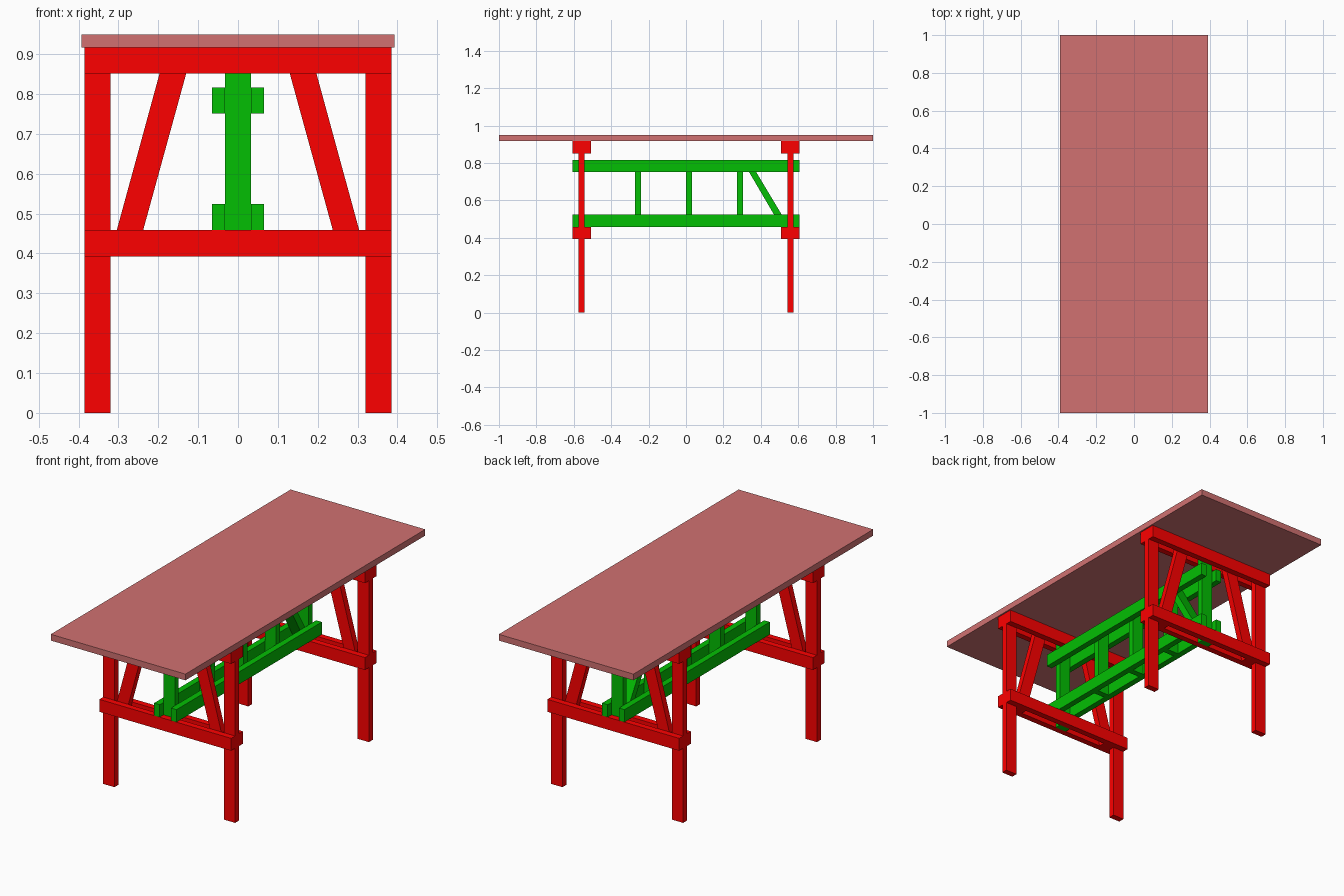
import bpy
import bmesh

if "Cube" in bpy.data.objects:
    bpy.data.objects.remove(bpy.data.objects["Cube"])


def material(name, color):
    m = bpy.data.materials.new(name)
    m.diffuse_color = (*color, 1)
    m.use_nodes = True
    m.node_tree.nodes["Principled BSDF"].inputs["Base Color"].default_value = m.diffuse_color
    return m


RED = material("red", (1.0, 0.0, 0.0))
GREEN = material("green", (0.001, 0.52, 0.001))
ROSE = material("rose", (0.635, 0.167, 0.167))

T = 0.0325              # plank thickness
W = 0.0655              # plank width
END = 0.558             # y of each leg frame
LOW, HIGH = 0.393, 0.917  # bottom of lower rail, top of upper rail
TOP = 0.95


def plank(name, profile, axis, centre, thick, mat):
    """Extrude a flat profile: axis 'y' takes (x, z) points, axis 'x' takes (y, z)."""
    bm = bmesh.new()
    def place(a, b, d):
        return (a, d, b) if axis == 'y' else (d, a, b)
    face = bm.faces.new([bm.verts.new(place(a, b, centre - thick / 2)) for a, b in profile])
    ext = bmesh.ops.extrude_face_region(bm, geom=[face])
    verts = [v for v in ext["geom"] if isinstance(v, bmesh.types.BMVert)]
    bmesh.ops.translate(bm, verts=verts, vec=place(0, 0, thick))
    # The extrude leaves the start face in place, so the solid is closed
    bmesh.ops.recalc_face_normals(bm, faces=bm.faces)
    mesh = bpy.data.meshes.new(name)
    bm.to_mesh(mesh)
    bm.free()
    mesh.materials.append(mat)
    obj = bpy.data.objects.new(name, mesh)
    bpy.context.collection.objects.link(obj)
    return obj


def rect(a0, a1, b0, b1):
    return [(a0, b0), (a1, b0), (a1, b1), (a0, b1)]


# Table top
plank("table_top", rect(-1, 1, HIGH, TOP), 'x', 0, 0.786, ROSE)

# Leg frames: legs and slanted braces clamped between paired rails
for end, y in (("front", -END), ("back", END)):
    for side, s in (("left", -1), ("right", 1)):
        plank(f"{end}_{side}_leg", rect(s * 0.3195, s * 0.385, 0, HIGH), 'y', y, T, RED)
        brace = [(0.256, LOW), (0.322, LOW), (0.179, HIGH), (0.112, HIGH)]
        plank(f"{end}_{side}_brace", [(s * a, b) for a, b in brace], 'y', y, T, RED)
    for layer, o in (("outer", -T), ("inner", T)):
        yy = y + o if y < 0 else y - o
        plank(f"{end}_{layer}_lower_rail", rect(-0.385, 0.385, LOW, LOW + W), 'y', yy, T, RED)
        plank(f"{end}_{layer}_upper_rail", rect(-0.385, 0.385, HIGH - W, HIGH), 'y', yy, T, RED)
    # Stretcher end post, locked between the rails
    plank(f"{end}_stretcher_post", rect(-W / 2, W / 2, LOW, HIGH), 'y', y, T, GREEN)

# Long stretcher beams in pairs
B0, B1 = LOW + W, 0.817
for side, x in (("left", -1), ("right", 1)):
    x *= W / 2 + T / 2
    plank(f"{side}_lower_beam", rect(-0.606, 0.606, B0, B0 + W), 'x', x, T, GREEN)
    plank(f"{side}_upper_beam", rect(-0.606, 0.606, B1 - W, B1), 'x', x, T, GREEN)

# Stretcher spacers and single diagonal
for i, y in enumerate((-0.256, 0.016, 0.288)):
    plank(f"stretcher_spacer_{i + 1}", rect(-W / 2, W / 2, B0, B1), 'y', y, T, GREEN)
plank("stretcher_diagonal", [(0.509, B0), (0.542, B0), (0.542, 0.474),
                             (0.336, B1), (0.299, B1)], 'x', 0, W, GREEN)
